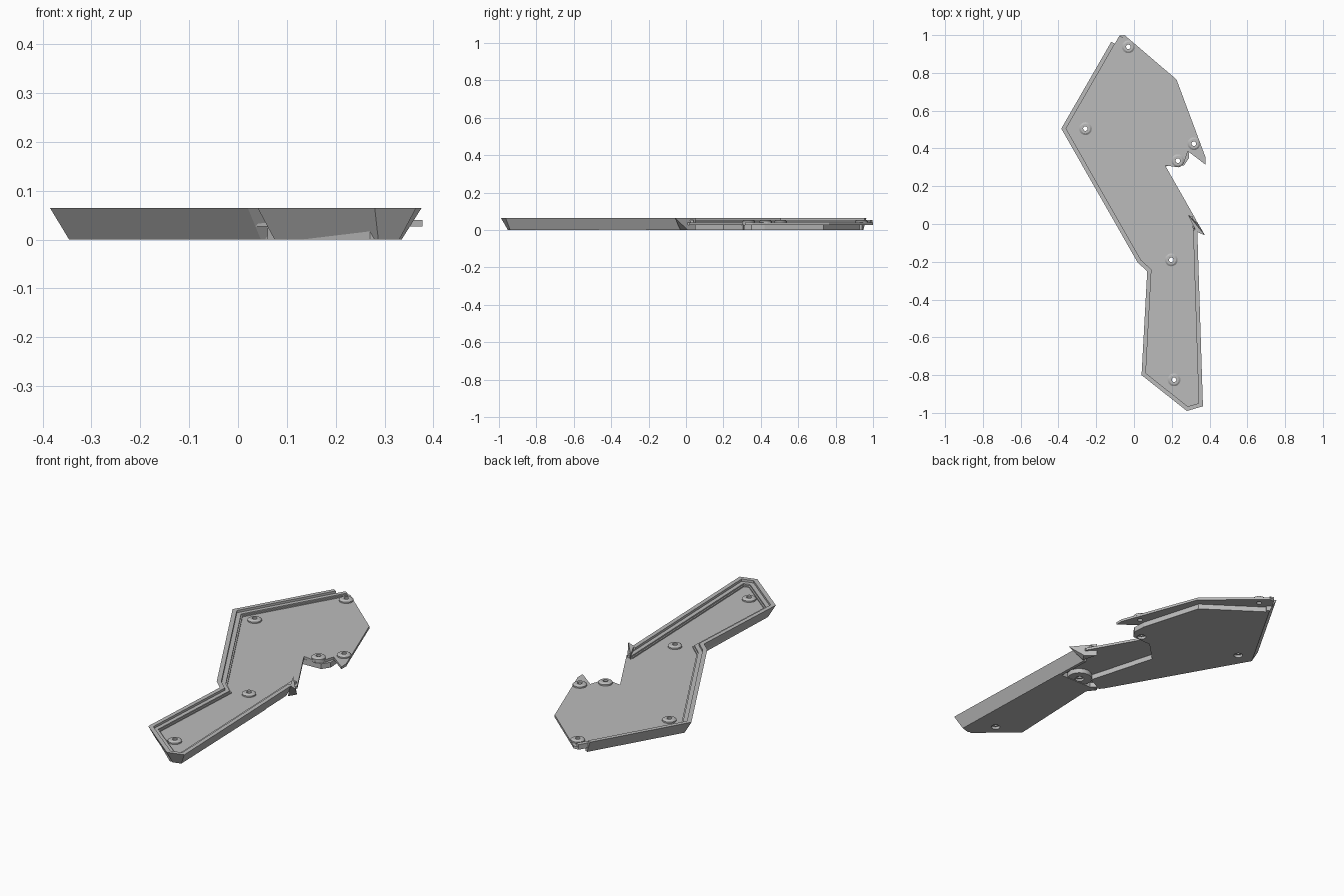
import bpy, bmesh, math
from mathutils import Vector

if "Cube" in bpy.data.objects:
    bpy.data.objects.remove(bpy.data.objects["Cube"], do_unlink=True)

grey = bpy.data.materials.new("plain grey")
grey.use_nodes = True
colour = (0.5, 0.5, 0.5, 1)
grey.diffuse_color = colour
grey.node_tree.nodes["Principled BSDF"].inputs["Base Color"].default_value = colour

TOP, LIP, FLOOR, UNDER = 0.065, 0.053, 0.04, 0.027


def finish(name, bm):
    bmesh.ops.recalc_face_normals(bm, faces=bm.faces)
    mesh = bpy.data.meshes.new(name)
    bm.to_mesh(mesh)
    bm.free()
    obj = bpy.data.objects.new(name, mesh)
    bpy.context.collection.objects.link(obj)
    mesh.materials.append(grey)
    return obj


def loft(name, rings, closed=False):
    """Join matching rings of points, capping the two ends unless closed."""
    bm = bmesh.new()
    loops = [[bm.verts.new(p) for p in ring] for ring in rings]
    n = len(loops[0])
    for a, b in zip(loops, loops[1:]):
        for i in range(n):
            j = (i + 1) % n
            bm.faces.new((a[i], a[j], b[j], b[i]))
    bm.faces.new(loops[0])
    bm.faces.new(loops[-1])
    return finish(name, bm)


def plate(name, outline, low, high):
    return loft(name, [[(x, y, z) for x, y in outline] for z in (low, high)])


def sweep(name, path, profile):
    """Sweep (inward offset, height) pairs along a mitred path."""
    pts = [Vector(p) for p in path]
    dirs = [(b - a).normalized() for a, b in zip(pts, pts[1:])]
    rings = []
    for i, p in enumerate(pts):
        a, b = dirs[max(i - 1, 0)], dirs[min(i, len(dirs) - 1)]
        na, nb = Vector((-a.y, a.x)), Vector((-b.y, b.x))
        m = (na + nb) / (1 + na.dot(nb))
        rings.append([(*(p + m * d), z) for d, z in profile])
    return loft(name, rings)


def extend(path, start, end):
    pts = [Vector(p) for p in path]
    pts[0] += (pts[0] - pts[1]).normalized() * start
    pts[-1] += (pts[-1] - pts[-2]).normalized() * end
    return pts


# Sloping outer wall with a lower inner lip
rim = [(-.12, .965), (-.385, .505), (.02, -.205), (.07, -.25), (.04, -.8),
       (.28, -.99), (.365, -.965), (.335, -.03)]
sweep("outer_wall", rim, [(0, TOP), (.022, TOP), (.022, LIP), (.036, LIP),
                          (.05, UNDER), (.05, 0), (.034, 0)])
sweep("inner_lip", extend(rim, .05, .07),
      [(.021, LIP), (.043, LIP), (.043, .046), (.05, .046), (.05, UNDER), (.021, UNDER)])

# Spike at the top of the grip wall
loft("grip_spike", [[(.31, -.03, 0), (.335, .01, 0), (.285, .05, 0)],
                    [(.33, -.04, TOP), (.376, -.06, TOP), (.285, .05, TOP)]])

# Thin floor across the whole shell
floor = plate("floor_plate", [
    (-.05, 1), (.225, .765), (.378, .355), (.378, .315), (.285, .385), (.265, .325),
    (.235, .3), (.165, .31), (.33, .02), (.315, -.05), (.335, -.93), (.28, -.96),
    (.07, -.785), (.1, -.26), (.04, -.2), (-.355, .505), (-.076, .997)], UNDER, FLOOR)

# Thick underside blocks, leaving a recess between them
body = plate("body_underside", [
    (-.085, .93), (-.335, .5), (.06, -.2), (.15, -.156), (.05, .2), (.155, .305),
    (.265, .31), (.292, .35), (.288, .42), (.195, .735)], 0, UNDER)
grip = plate("grip_underside", [
    (.06, -.215), (.095, -.26), (.075, -.78), (.27, -.95), (.33, -.93), (.31, -.215)],
    0, UNDER)


def turned(name, places, profile, sides=24):
    """Revolve one (radius, height) profile at every place."""
    bm = bmesh.new()
    for x, y in places:
        rings = [[bm.verts.new((x + r * math.cos(t), y + r * math.sin(t), z))
                  for t in (2 * math.pi * k / sides for k in range(sides))]
                 for r, z in profile]
        for a, b in zip(rings, rings[1:]):
            for i in range(sides):
                j = (i + 1) % sides
                bm.faces.new((a[i], a[j], b[j], b[i]))
        bm.faces.new(rings[0])
        bm.faces.new(rings[-1])
    return finish(name, bm)


# Screw bosses and the pivot disc
screws = [(-.03, .938), (-.257, .505), (.317, .425), (.232, .335), (.197, -.19), (.212, -.825)]
bosses = turned("screw_bosses", screws, [(.034, .035), (.034, .047), (.025, LIP)])
pivot = turned("pivot_disc", [screws[4]], [(.062, .003), (.062, .03)], 32)

# Countersunk screw holes
holes = turned("hole_cutter", screws,
               [(.022, -.01), (.022, .014), (.012, .014), (.012, .08)])
holes.hide_render = True
holes.hide_viewport = True
for obj in (floor, body, grip, bosses, pivot):
    cut = obj.modifiers.new("screw holes", "BOOLEAN")
    cut.operation = "DIFFERENCE"
    cut.solver = "EXACT"
    cut.object = holes

# Round parts are smooth with sharp edges kept
bpy.ops.object.select_all(action="DESELECT")
for obj in (bosses, pivot):
    obj.select_set(True)
    bpy.context.view_layer.objects.active = obj
bpy.ops.object.shade_smooth_by_angle(angle=math.radians(30))
